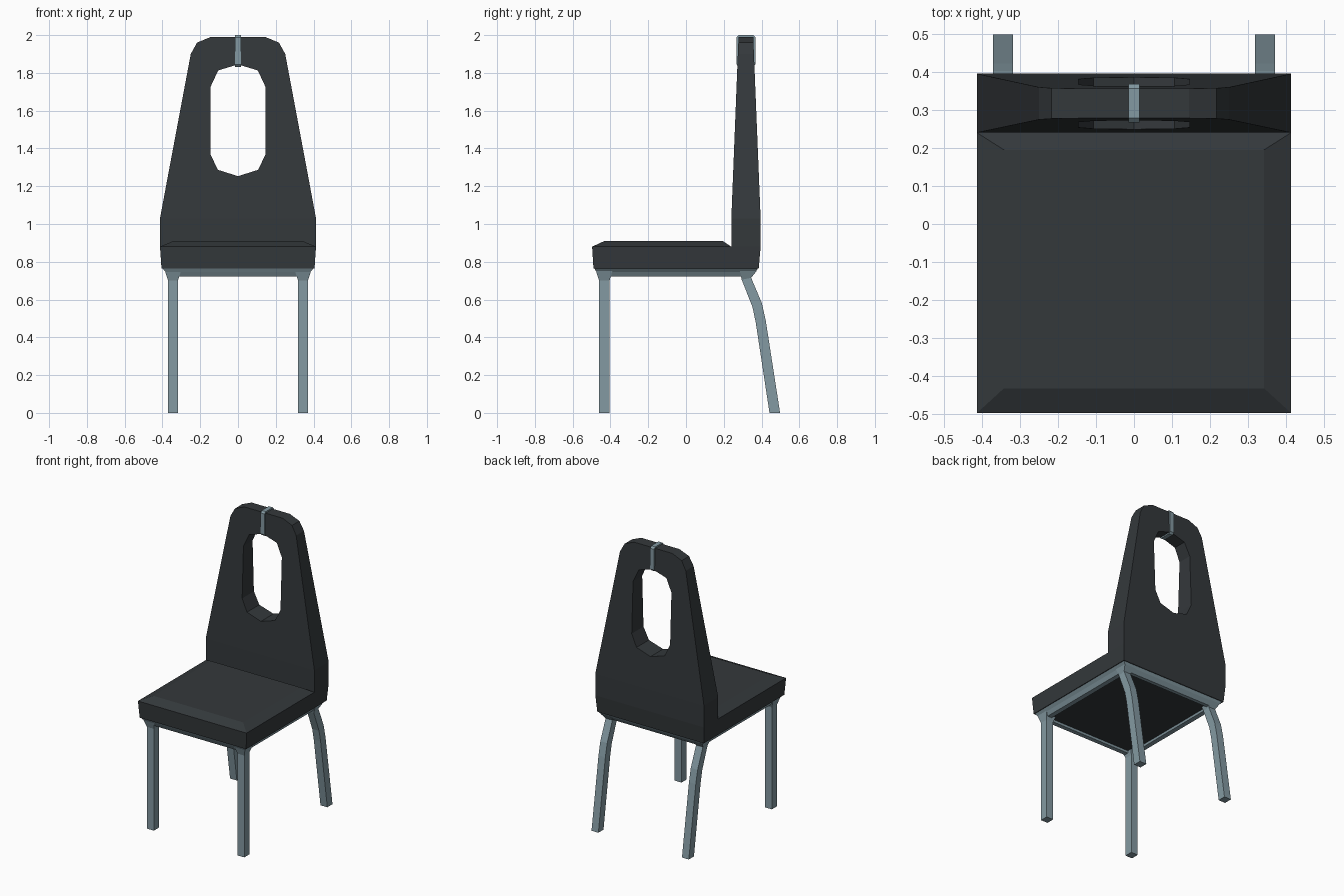
import bpy

if "Cube" in bpy.data.objects:
    bpy.data.objects.remove(bpy.data.objects["Cube"])


def material(name, rgb):
    m = bpy.data.materials.new(name)
    m.diffuse_color = (*rgb, 1)
    m.use_nodes = True
    m.node_tree.nodes["Principled BSDF"].inputs["Base Color"].default_value = m.diffuse_color
    return m


DARK = material("charcoal upholstery", (0.034, 0.040, 0.044))
METAL = material("blue grey metal", (0.23, 0.32, 0.36))


def build(name, verts, faces, mat, mirror=False):
    me = bpy.data.meshes.new(name)
    me.from_pydata(verts, [], faces)
    me.materials.append(mat)
    ob = bpy.data.objects.new(name, me)
    bpy.context.collection.objects.link(ob)
    if mirror:
        ob.modifiers.new("mirror", 'MIRROR').use_clip = True
    return ob


def ring(x0, x1, y0, y1, z0, z1=None):
    """Rectangle, counter-clockwise from above; front edge at z0, back edge at z1."""
    z1 = z0 if z1 is None else z1
    return [(x0, y0, z0), (x1, y0, z0), (x1, y1, z1), (x0, y1, z1)]


def loft(name, rings, mat, mirror=False, closed=False):
    """Skin four-point rings from bottom to top, capped, or closed into a tube."""
    n = len(rings)
    verts = [v for r in rings for v in r]
    faces = []
    for i in range(n if closed else n - 1):
        a, b = 4 * i, 4 * ((i + 1) % n)
        faces += [(a + k, a + (k + 1) % 4, b + (k + 1) % 4, b + k) for k in range(4)]
    if not closed:
        faces += [(3, 2, 1, 0), tuple(range(4 * n - 4, 4 * n))]
    return build(name, verts, faces, mat, mirror)


# Seat base with slightly tapered sides, and the chamfered cushion on it
loft("seat_base", [ring(-0.405, 0.405, -0.49, 0.385, 0.765),
                   ring(-0.413, 0.413, -0.497, 0.395, 0.88)], DARK)
loft("seat_cushion", [ring(-0.413, 0.413, -0.497, 0.24, 0.88),
                      ring(-0.342, 0.342, -0.432, 0.195, 0.91)], DARK)


# Backrest: right half outline, tapering in depth, mirrored
def depth(z):
    t = max(0, (z - 1.03) / 0.96)
    return 0.24 + 0.038 * t, 0.395 - 0.039 * t


outer = [(0, 1.03), (0.413, 1.03), (0.25, 1.90), (0.217, 1.96), (0.145, 1.99), (0, 1.99)]
hole = [(0, 1.845), (0.105, 1.813), (0.146, 1.725),
        (0.146, 1.37), (0.107, 1.287), (0, 1.253)]
lower = [(0, 0.88), (0.413, 0.88)]
pts = outer + hole + lower
n = len(pts)
verts = [(x, depth(z)[s], z) for s in (0, 1) for x, z in pts]
upper_face = list(range(12))
lower_face = [12, 13, 1, 0]
faces = [upper_face, lower_face]
faces += [[i + n for i in reversed(f)] for f in (upper_face, lower_face)]
walls = [(i, i + 1) for i in (1, 2, 3, 4, 6, 7, 8, 9, 10)] + [(13, 1)]
faces += [(b, a, a + n, b + n) for a, b in walls]
build("backrest", verts, faces, DARK, True)

# Metal clip around the top bar of the backrest
profile = [(0.267, 1.845), (0.279, 1.832), (0.356, 1.832), (0.368, 1.845),
           (0.368, 1.988), (0.356, 2.0), (0.279, 2.0), (0.267, 1.988)]
m = len(profile)
build("top_clip", [(x, y, z) for x in (0.015, -0.015) for y, z in profile],
      [range(m), range(2 * m - 1, m - 1, -1)]
      + [(i, i + m, (i + 1) % m + m, (i + 1) % m) for i in range(m)], METAL)

# Hollow seat frame with flared outside and the dark panel within it
loft("seat_frame", [ring(-0.32, 0.32, -0.415, 0.31, 0.765),
                    ring(-0.335, 0.335, -0.43, 0.325, 0.722),
                    ring(-0.368, 0.368, -0.46, 0.35, 0.722),
                    ring(-0.383, 0.383, -0.475, 0.37, 0.747),
                    ring(-0.40, 0.40, -0.485, 0.38, 0.765)], METAL, closed=True)
loft("under_panel", [ring(-0.33, 0.33, -0.425, 0.32, 0.735),
                     ring(-0.33, 0.33, -0.425, 0.32, 0.77)], DARK)

# Straight front legs, flared into the frame
loft("front_legs", [ring(0.318, 0.37, -0.46, -0.405, 0),
                    ring(0.318, 0.37, -0.46, -0.405, 0.70),
                    ring(0.302, 0.386, -0.476, -0.39, 0.75)], METAL, True)

# Curved back legs sweeping backwards
loft("back_legs", [ring(0.318, 0.37, 0.442, 0.498, 0),
                   ring(0.318, 0.37, 0.369, 0.422, 0.48, 0.49),
                   ring(0.318, 0.37, 0.352, 0.402, 0.56, 0.58),
                   ring(0.318, 0.37, 0.295, 0.345, 0.705, 0.715),
                   ring(0.302, 0.386, 0.285, 0.373, 0.75)], METAL, True)
